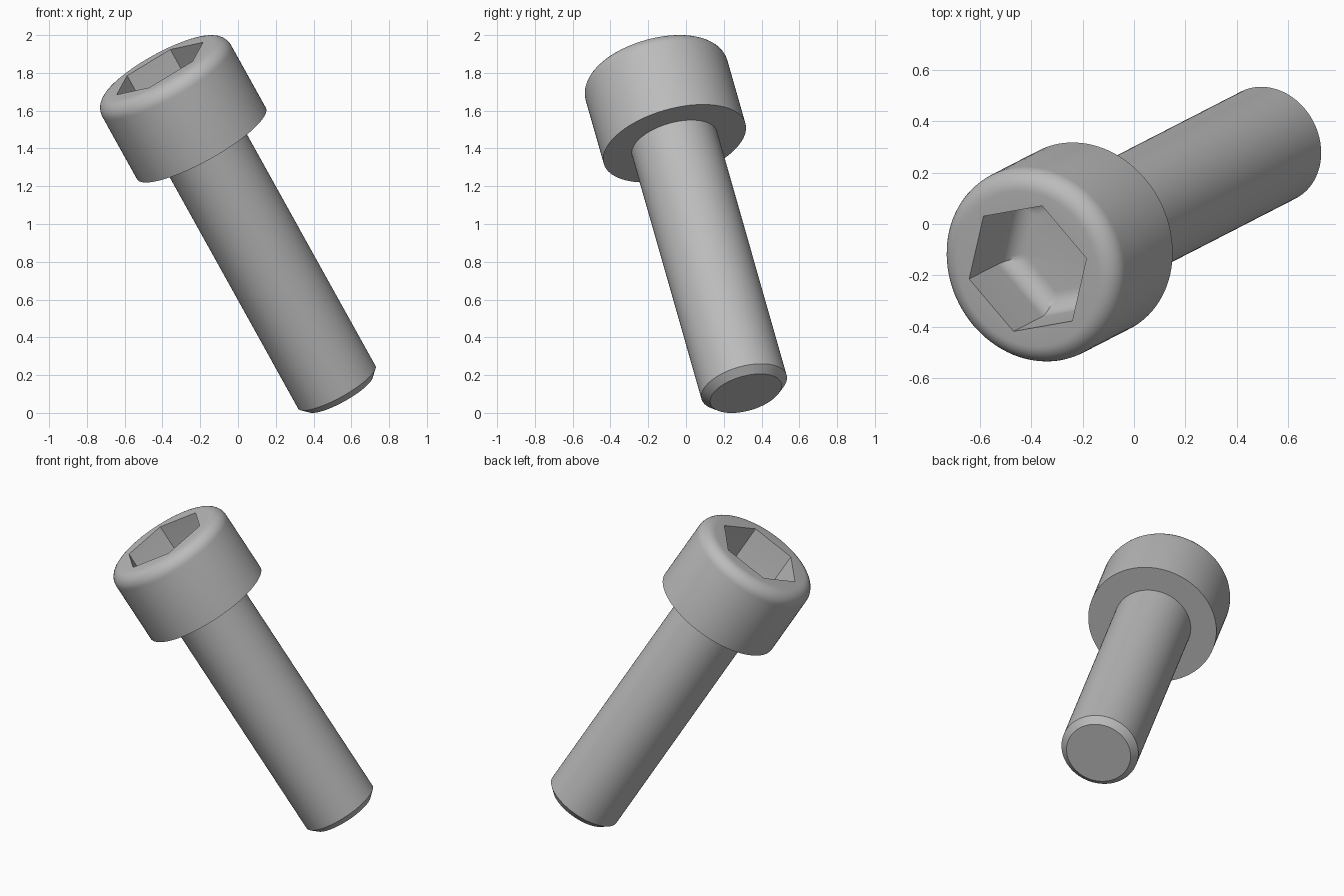
import bpy, bmesh
from math import pi, cos, sin, radians
from mathutils import Matrix, Vector

cube = bpy.data.objects.get("Cube")
if cube:
    bpy.data.objects.remove(cube, do_unlink=True)

# Proportions in screw units, scaled by UNIT
UNIT = 0.078
SEGMENTS = 96
SHAFT_R, SHAFT_LEN, CHAMFER = 3, 20, 0.5
HEAD_R, HEAD_H, FILLET = 5, 6, 1
SOCKET_FLAT, SOCKET_DEPTH = 3, 4
STEPS = 8

steel = bpy.data.materials.new("steel_grey")
steel.use_nodes = True
steel.diffuse_color = (0.5, 0.5, 0.5, 1)
steel.node_tree.nodes["Principled BSDF"].inputs["Base Color"].default_value = (0.5, 0.5, 0.5, 1)

# Leaning pose: local z runs up the screw, local x points at a socket corner
axis = Vector((-0.471, -0.242, 0.848)).normalized()
corner = Vector((0.847, 0.149, 0.513))
corner = (corner - axis * corner.dot(axis)).normalized()
side = axis.cross(corner)
pose = Matrix((corner, side, axis)).transposed().to_4x4()
pose = Matrix.Translation((0.5415, 0.317, 0.103)) @ pose @ Matrix.Scale(UNIT, 4)


def round_ring(radius, z):
    return [(radius, z)] * SEGMENTS


def hex_ring(flat, z):
    """Hexagon sampled at the same angles as the round rings."""
    angles = [2 * pi * i / SEGMENTS for i in range(SEGMENTS)]
    return [(flat / cos(a % (pi / 3) - pi / 6), z) for a in angles]


def build(name, rings, cap_start=False, cap_end=False):
    bm = bmesh.new()
    loops = []
    for ring in rings:
        loops.append([bm.verts.new((r * cos(2 * pi * i / SEGMENTS), r * sin(2 * pi * i / SEGMENTS), z))
                      for i, (r, z) in enumerate(ring)])
    for low, high in zip(loops, loops[1:]):
        for i in range(SEGMENTS):
            j = (i + 1) % SEGMENTS
            bm.faces.new((low[i], low[j], high[j], high[i]))
    if cap_start:
        bm.faces.new(loops[0][::-1])
    if cap_end:
        bm.faces.new(loops[-1])
    bm.transform(pose)
    mesh = bpy.data.meshes.new(name)
    bm.to_mesh(mesh)
    bm.free()
    mesh.materials.append(steel)
    obj = bpy.data.objects.new(name, mesh)
    bpy.context.collection.objects.link(obj)
    bpy.ops.object.select_all(action='DESELECT')
    obj.select_set(True)
    bpy.context.view_layer.objects.active = obj
    bpy.ops.object.shade_smooth_by_angle(angle=radians(30))
    return obj


# Shaft with chamfered tip
build("screw_shaft", [round_ring(SHAFT_R - CHAMFER, 0), round_ring(SHAFT_R, CHAMFER),
                      round_ring(SHAFT_R, SHAFT_LEN)], cap_start=True)

# Head: underside, wall, rounded rim, then hexagonal socket with a filleted floor
top = SHAFT_LEN + HEAD_H
quarter = [pi / 2 * k / STEPS for k in range(STEPS + 1)]
rings = [round_ring(SHAFT_R, SHAFT_LEN), round_ring(HEAD_R, SHAFT_LEN)]
rings += [round_ring(HEAD_R - FILLET * (1 - cos(t)), top - FILLET * (1 - sin(t))) for t in quarter]
rings.append(hex_ring(SOCKET_FLAT, top))
floor = top - SOCKET_DEPTH
rings += [hex_ring(SOCKET_FLAT - FILLET * (1 - cos(t)), floor + FILLET * (1 - sin(t))) for t in quarter]
build("screw_head", rings, cap_end=True)
